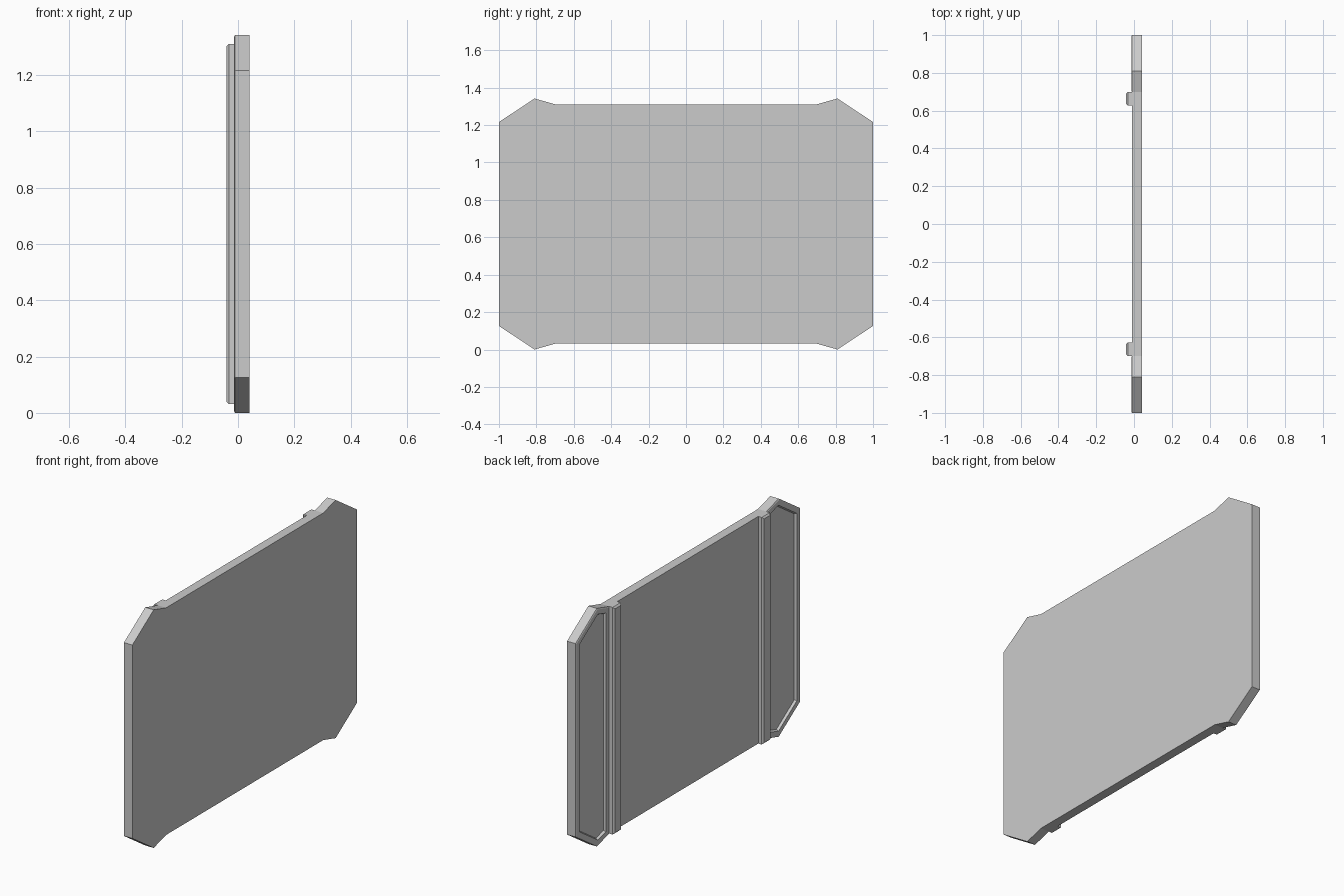
import bpy, bmesh
from mathutils import Vector

cube = bpy.data.objects.get("Cube")
if cube:
    bpy.data.objects.remove(cube)

grey = bpy.data.materials.new("plain_grey")
grey.use_nodes = True
colour = (0.6, 0.6, 0.6, 1)
grey.diffuse_color = colour
grey.node_tree.nodes["Principled BSDF"].inputs["Base Color"].default_value = colour

MID = 0.671                    # middle height
BACK, FRONT = -0.011, 0.0415   # panel thickness along x
SEAM = 0.70                    # where the end caps meet the middle


def finish(name, bm):
    bmesh.ops.recalc_face_normals(bm, faces=bm.faces)
    mesh = bpy.data.meshes.new(name)
    bm.to_mesh(mesh)
    bm.free()
    mesh.materials.append(grey)
    obj = bpy.data.objects.new(name, mesh)
    bpy.context.collection.objects.link(obj)
    return obj


# Panel: quarter outline mirrored into the full outline
quarter = [(1, 0.545), (0.81, 0.671), (SEAM, 0.64)]
outline = quarter + [(-y, z) for y, z in reversed(quarter)]
outline += [(-y, -z) for y, z in outline]

bm = bmesh.new()
back = [bm.verts.new((BACK, y, MID + z)) for y, z in outline]
front = [bm.verts.new((FRONT, y, MID + z)) for y, z in outline]
n = len(outline)
for i in range(n):
    j = (i + 1) % n
    bm.faces.new((back[i], back[j], front[j], front[i]))
bm.faces.new(front)
bm.faces.new((back[2], back[3], back[8], back[9]))
caps = [bm.faces.new(back[3:9]), bm.faces.new(back[9:] + back[:3])]
bmesh.ops.recalc_face_normals(bm, faces=bm.faces)

# End caps: chamfered edge, flat rim, recessed field
for width, depth in ((0.006, 0.003), (0.026, 0), (0.006, -0.013)):
    bmesh.ops.inset_individual(bm, faces=caps, thickness=width, depth=depth,
                               use_even_offset=True)
finish("panel", bm)

# Ribs: chamfered upright bars on the back
for side, name in ((1, "left_rib"), (-1, "right_rib")):
    bm = bmesh.new()
    bmesh.ops.create_cube(bm, size=1)
    size = Vector((0.0365, 0.072, 1.28))
    centre = Vector((-0.0233, side * 0.664, MID))
    for v in bm.verts:
        v.co = v.co * size + centre
    outer = [e for e in bm.edges if all(v.co.x < centre.x for v in e.verts)]
    bmesh.ops.bevel(bm, geom=outer, offset=0.009, segments=1, affect='EDGES')
    finish(name, bm)
